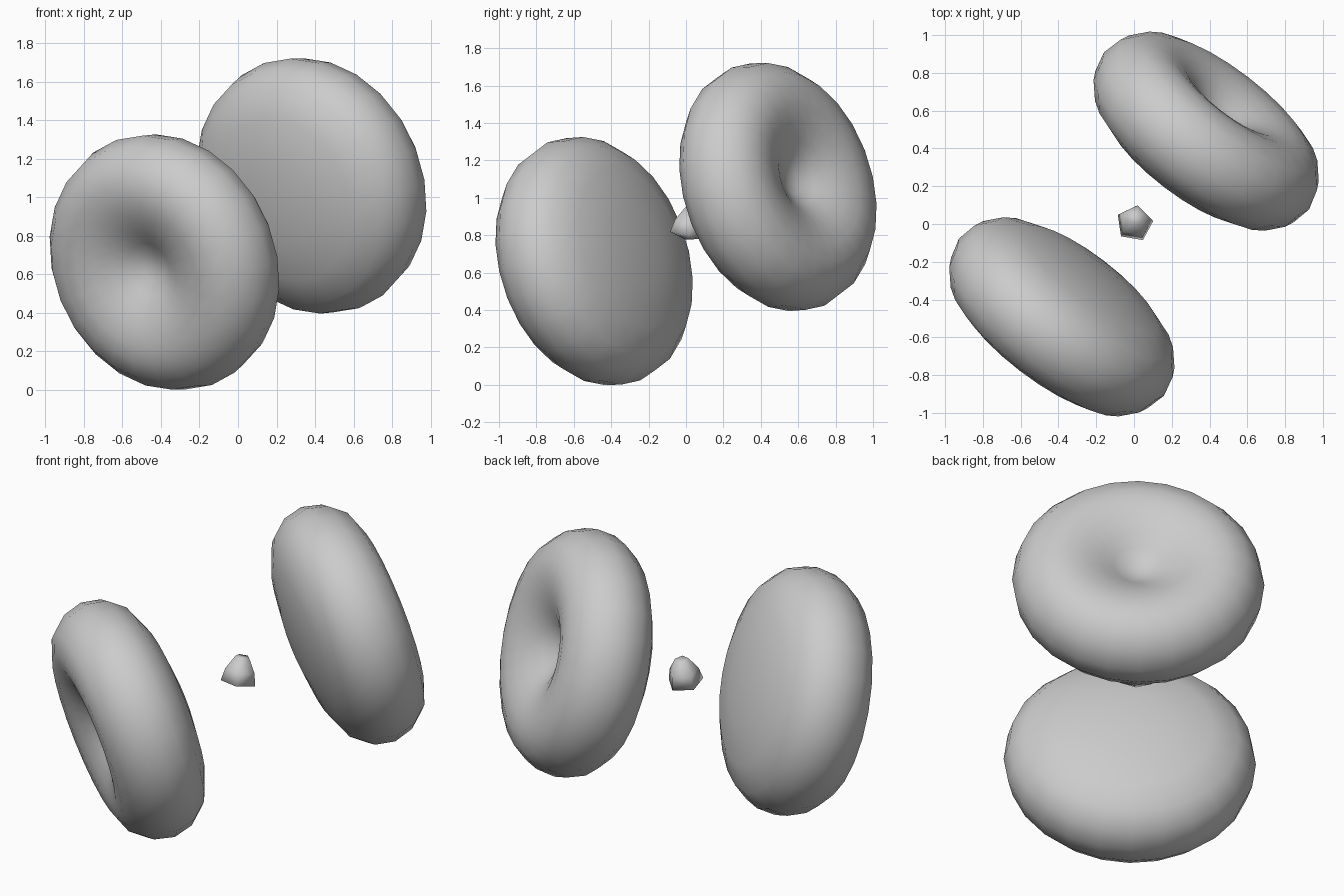
import bpy, bmesh, math
from mathutils import Vector

if "Cube" in bpy.data.objects:
    bpy.data.objects.remove(bpy.data.objects["Cube"])

# Cell half-section (radius, height): dimpled outer face, rounded rim, domed inner face
DISC = [(0, 0.085), (0.07, 0.095), (0.14, 0.135), (0.21, 0.18), (0.30, 0.22), (0.39, 0.242),
        (0.48, 0.24), (0.58, 0.20), (0.655, 0.11), (0.684, 0.0), (0.66, -0.11),
        (0.585, -0.2), (0.44, -0.265), (0.22, -0.305), (0, -0.315)]
PARTICLE = [(0, -0.085), (0.1, -0.06), (0.085, 0.01), (0.04, 0.085), (0, 0.085)]
AXIS = Vector((0.59, 0.77, 0.27)).normalized()
MIDDLE = Vector((0, 0, 0.86))
OFFSET = Vector((0.384, 0.493, 0.20))


def lathe(name, profile, segments):
    bm = bmesh.new()
    verts = [bm.verts.new((r, 0, z)) for r, z in profile]
    edges = [bm.edges.new(p) for p in zip(verts, verts[1:])]
    bmesh.ops.spin(bm, geom=verts + edges, cent=(0, 0, 0), axis=(0, 0, 1),
                   angle=math.tau, steps=segments)
    bmesh.ops.remove_doubles(bm, verts=bm.verts, dist=0.001)
    bmesh.ops.recalc_face_normals(bm, faces=bm.faces)
    for f in bm.faces:
        f.smooth = True
    mesh = bpy.data.meshes.new(name)
    bm.to_mesh(mesh)
    bm.free()
    ob = bpy.data.objects.new(name, mesh)
    bpy.context.collection.objects.link(ob)
    return ob


# Two discs facing away from each other
for name, side in (("front_disc", -1), ("back_disc", 1)):
    disc = lathe(name, DISC, 24)
    disc.rotation_euler = (AXIS * side).to_track_quat('Z', 'Y').to_euler()
    disc.location = MIDDLE + OFFSET * side

# Small faceted particle between them
particle = lathe("particle", PARTICLE, 5)
particle.location = (0.005, 0.015, 0.86)
particle.rotation_euler = (0, math.radians(12), math.radians(80))
